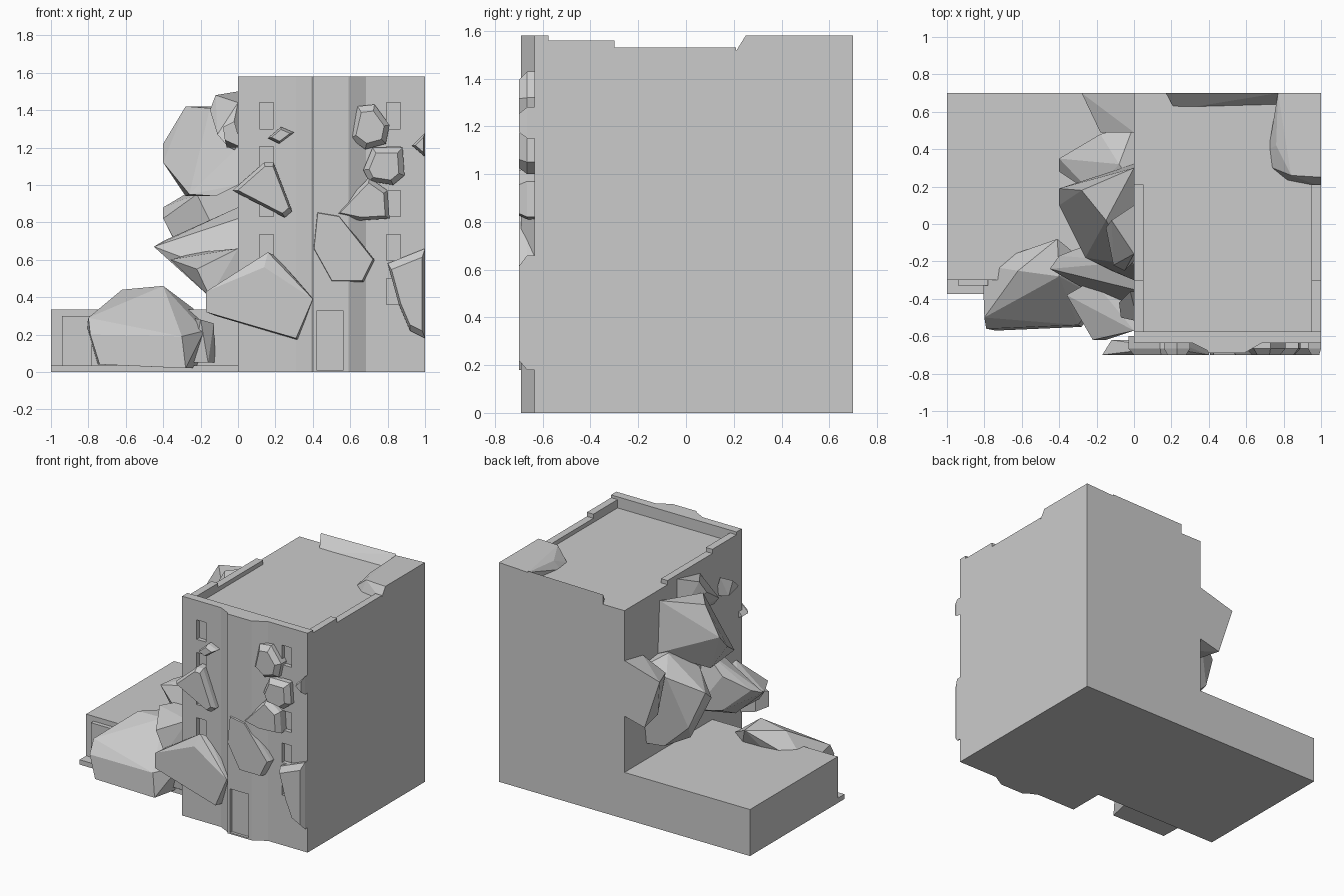
import bpy, bmesh
from mathutils import Vector


def finish(name, bm):
    bmesh.ops.recalc_face_normals(bm, faces=bm.faces)
    me = bpy.data.meshes.new(name)
    bm.to_mesh(me)
    bm.free()
    ob = bpy.data.objects.new(name, me)
    bpy.context.collection.objects.link(ob)
    return ob


def add_box(bm, x0, x1, y0, y1, z0, z1):
    vs = bmesh.ops.create_cube(bm, size=1)["verts"]
    for v in vs:
        v.co = Vector((x1 if v.co.x > 0 else x0,
                       y1 if v.co.y > 0 else y0,
                       z1 if v.co.z > 0 else z0))


def box(name, *dims):
    bm = bmesh.new()
    add_box(bm, *dims)
    return finish(name, bm)


def prism(name, profile, z0, z1):
    bm = bmesh.new()
    f = bm.faces.new([bm.verts.new((x, y, z0)) for x, y in profile])
    ext = bmesh.ops.extrude_face_region(bm, geom=[f])["geom"]
    for v in ext:
        if isinstance(v, bmesh.types.BMVert):
            v.co.z = z1
    return finish(name, bm)


def rock(name, pts):
    """Faceted boulder: convex hull of a few points."""
    bm = bmesh.new()
    vs = [bm.verts.new(p) for p in pts]
    res = bmesh.ops.convex_hull(bm, input=vs)
    junk = {g for g in res["geom_interior"] + res["geom_unused"]
            if isinstance(g, bmesh.types.BMVert)}
    bmesh.ops.delete(bm, geom=list(junk), context="VERTS")
    bmesh.ops.dissolve_limit(bm, angle_limit=0.05, verts=bm.verts, edges=bm.edges)
    return finish(name, bm)


def facade_rock(name, outline, shrink=0.72, y=-0.70):
    """Boulder bursting from the front wall, planed flat at the front."""
    cx = sum(p[0] for p in outline) / len(outline)
    cz = sum(p[1] for p in outline) / len(outline)
    mid = [(x, y + 0.035, z) for x, z in outline]
    back = [(x, -0.60, z) for x, z in outline]
    front = [(cx + (x - cx) * shrink, y, cz + (z - cz) * shrink) for x, z in outline]
    return rock(name, mid + back + front)


def cut(ob, boxes):
    bm = bmesh.new()
    for b in boxes:
        add_box(bm, *b)
    cutter = finish("opening_cutter", bm)
    cutter.hide_render = True
    mod = ob.modifiers.new("openings", "BOOLEAN")
    mod.operation, mod.solver, mod.object = "DIFFERENCE", "EXACT", cutter
    bpy.context.view_layer.objects.active = ob
    bpy.ops.object.modifier_apply(modifier=mod.name)
    bpy.data.objects.remove(cutter)


# Tower with five rows of recessed windows
tower = box("tower", 0, 1, -0.635, 0.70, 0, 1.50)
cut(tower, [(x, x + 0.075, -0.70, -0.605, z, z + 0.14)
            for x in (0.115, 0.795)
            for z in (0.36, 0.595, 0.83, 1.065, 1.30)])

# Projecting bay with angled sides and a doorway
bay = prism("front_bay", [(0.31, -0.60), (0.31, -0.635), (0.39, -0.675), (0.40, -0.69),
                          (0.59, -0.69), (0.685, -0.635), (0.685, -0.60)], 0, 1.58)
cut(bay, [(0.42, 0.565, -0.75, -0.67, 0.01, 0.325)])

# Broken parapet around the roof
box("front_parapet", 0, 1, -0.635, -0.575, 1.48, 1.58)
for side, x in (("left", 0), ("right", 0.948)):
    box(side + "_parapet_high", x, x + 0.052, -0.575, -0.30, 1.48, 1.56)
    box(side + "_parapet_low", x, x + 0.052, -0.30, 0.21, 1.48, 1.53)

# Low side block and its footing
box("side_block", -1, 0, -0.30, 0.70, 0, 0.335)
box("side_footing", -1, 0, -0.375, -0.30, 0, 0.035)
box("side_post", -0.94, -0.78, -0.33, -0.29, 0.03, 0.30)

# Roof boulders at the back
rock("roof_back_wedge", [(0.17, 0.70, 1.57), (0.77, 0.70, 1.58), (0.17, 0.70, 1.45),
                         (0.77, 0.70, 1.45), (0.22, 0.61, 1.48), (0.77, 0.625, 1.48)])
rock("roof_corner_rock", [(0.72, 0.40, 1.49), (0.74, 0.30, 1.50), (0.82, 0.235, 1.50),
                          (1, 0.20, 1.50), (0.77, 0.70, 1.57), (0.76, 0.42, 1.55),
                          (0.84, 0.26, 1.58), (1, 0.25, 1.58), (1, 0.70, 1.58),
                          (0.77, 0.70, 1.45), (1, 0.70, 1.4)])

# Boulders on the left wall
rock("cliff_rock_back", [(0, 0.70, 1.14), (-0.28, 0.70, 1.06), (-0.16, 0.70, 0.70),
                         (0, 0.70, 0.74), (-0.18, 0.49, 1.02), (0, 0.49, 1.10),
                         (0, 0.49, 0.74), (-0.14, 0.52, 0.72)])
rock("cliff_rock_middle", [(-0.40, 0.35, 0.88), (-0.40, 0.28, 0.82), (-0.18, 0.48, 0.98),
                           (0, 0.53, 1.02), (-0.08, 0.32, 1.07), (0, 0.20, 1.06),
                           (-0.22, 0.16, 0.95), (-0.30, 0.40, 0.62), (-0.22, 0.26, 0.48),
                           (-0.12, 0.42, 0.45), (0, 0.45, 0.45), (0, 0.15, 0.5)])
rock("cliff_rock_upper", [(-0.40, 0.19, 1.22), (-0.40, 0.10, 1.12), (-0.28, 0.18, 1.42),
                          (-0.15, 0.02, 1.41), (-0.26, -0.18, 0.95), (0, 0.30, 1.42),
                          (0, 0.32, 1.05), (-0.28, 0.12, 0.94), (0, -0.30, 1.0),
                          (0, -0.22, 1.2), (-0.12, -0.25, 0.94)])
rock("cliff_rock_top", [(-0.12, 0.02, 1.48), (0, 0.10, 1.50), (0, -0.16, 1.44),
                        (-0.15, -0.02, 1.40), (-0.11, -0.22, 1.27), (-0.05, -0.25, 1.2),
                        (0, -0.2, 1.18), (0, 0.1, 1.2)])
rock("cliff_rock_spike", [(-0.45, -0.24, 0.67), (-0.40, -0.17, 0.70), (-0.22, -0.10, 0.78),
                          (0, -0.20, 0.88), (0, -0.35, 0.82), (-0.20, -0.12, 0.52),
                          (0, -0.10, 0.48), (-0.15, -0.35, 0.40), (0, -0.5, 0.5)])
rock("cliff_rock_corner", [(-0.22, -0.62, 0.55), (-0.36, -0.38, 0.60), (-0.22, -0.30, 0.64),
                           (0, -0.57, 0.66), (-0.15, -0.62, 0.40), (0, -0.57, 0.38),
                           (0, -0.30, 0.6), (-0.14, -0.40, 0.40)])
rock("cliff_rock_small", [(-0.08, -0.42, 1.31), (-0.02, -0.36, 1.34), (-0.07, -0.50, 1.24),
                          (0.02, -0.52, 1.2), (-0.06, -0.40, 1.2), (0.02, -0.36, 1.2)])

# Large boulder leaning on the side block
rock("ground_rock", [(-0.80, -0.50, 0.29), (-0.81, -0.22, 0.24), (-0.62, -0.25, 0.44),
                     (-0.41, -0.08, 0.45), (-0.40, -0.28, 0.46), (-0.24, -0.22, 0.34),
                     (-0.30, -0.54, 0.19), (-0.18, -0.40, 0.22), (-0.79, -0.56, 0.20),
                     (-0.74, -0.57, 0.04), (-0.28, -0.55, 0.02), (-0.22, -0.28, 0.02),
                     (-0.75, -0.28, 0.04)])
rock("ground_rock_small", [(-0.24, -0.40, 0.05), (-0.16, -0.40, 0.05), (-0.13, -0.36, 0.26),
                           (-0.20, -0.42, 0.28), (-0.25, -0.30, 0.29), (-0.12, -0.28, 0.05)])

# Boulders bursting from the front wall
rock("facade_rock_low_left", [(-0.17, -0.70, 0.43), (-0.17, -0.70, 0.32), (0.31, -0.70, 0.18),
                              (0.40, -0.70, 0.39), (0.14, -0.70, 0.56), (0.16, -0.66, 0.64),
                              (-0.12, -0.62, 0.46), (-0.12, -0.62, 0.30), (0.32, -0.62, 0.17),
                              (0.40, -0.62, 0.40), (0.20, -0.62, 0.62)])
facade_rock("facade_rock_left", [(-0.03, 0.97), (0.14, 1.12), (0.19, 1.12), (0.29, 0.86),
                                 (0.25, 0.825)], 0.85)
facade_rock("facade_chip_left", [(0.16, 1.25), (0.23, 1.31), (0.30, 1.28), (0.22, 1.22)], 0.7)
facade_rock("facade_rock_bay", [(0.40, 0.66), (0.42, 0.86), (0.54, 0.84), (0.73, 0.60),
                                (0.67, 0.48), (0.50, 0.48)], 0.95)
facade_rock("facade_rock_top_right", [(0.60, 1.25), (0.64, 1.42), (0.73, 1.43), (0.81, 1.32),
                                      (0.79, 1.22), (0.68, 1.19)])
facade_rock("facade_rock_mid_right", [(0.51, 0.84), (0.70, 1.04), (0.80, 0.97), (0.81, 0.82),
                                      (0.65, 0.81)], 0.8)
facade_rock("facade_rock_upper_right", [(0.67, 1.08), (0.72, 1.20), (0.88, 1.20), (0.89, 1.05),
                                        (0.83, 1.0), (0.70, 1.02)])
facade_rock("facade_rock_low_right", [(0.80, 0.58), (1.0, 0.66), (1.0, 0.18), (0.92, 0.22),
                                      (0.86, 0.36)], 0.82)
facade_rock("facade_chip_right", [(0.93, 1.21), (1.0, 1.28), (1.0, 1.15)], 0.6)
